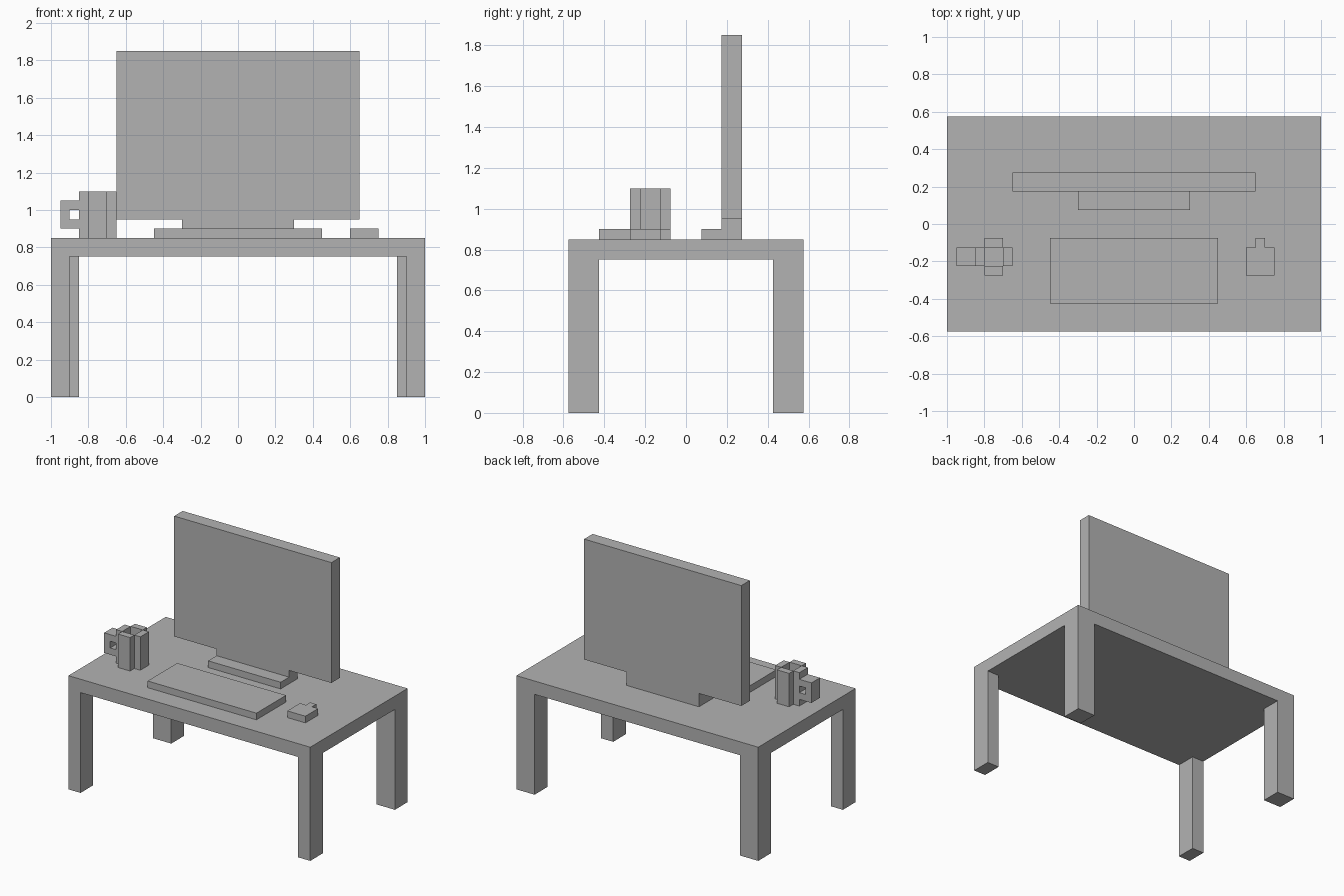
import bpy
import bmesh
from mathutils import Vector

cube = bpy.data.objects.get("Cube")
if cube:
    bpy.data.objects.remove(cube, do_unlink=True)

grey = bpy.data.materials.new("plain grey")
grey.use_nodes = True
grey.diffuse_color = (0.45, 0.45, 0.45, 1)
grey.node_tree.nodes["Principled BSDF"].inputs["Base Color"].default_value = grey.diffuse_color


def prism(name, outline, axis, low, high):
    """Extrude a flat outline along an axis, from low to high."""
    def place(a, b):
        return {"x": (low, a, b), "y": (a, low, b), "z": (a, b, low)}[axis]

    bm = bmesh.new()
    face = bm.faces.new([bm.verts.new(place(a, b)) for a, b in outline])
    extruded = bmesh.ops.extrude_face_region(bm, geom=[face])
    shift = Vector([high - low if axis == k else 0 for k in "xyz"])
    moved = [g for g in extruded["geom"] if isinstance(g, bmesh.types.BMVert)]
    bmesh.ops.translate(bm, verts=moved, vec=shift)
    bmesh.ops.recalc_face_normals(bm, faces=bm.faces)
    mesh = bpy.data.meshes.new(name)
    bm.to_mesh(mesh)
    bm.free()
    mesh.materials.append(grey)
    obj = bpy.data.objects.new(name, mesh)
    bpy.context.collection.objects.link(obj)
    return obj


def box(name, x, y, z):
    corners = [(x[0], y[0]), (x[1], y[0]), (x[1], y[1]), (x[0], y[1])]
    return prism(name, corners, "z", *z)


# Desk: slab top, slim front legs and wider back legs
box("desk_top", (-1, 1), (-0.575, 0.575), (0.75, 0.85))
for side, s in (("left", 1), ("right", -1)):
    for end, e, width in (("front", -1, 0.1), ("back", 1, 0.15)):
        xs = sorted((s, s * (1 - width)))
        ys = sorted((e * 0.575, e * 0.425))
        box(f"{end}_{side}_leg", xs, ys, (0, 0.75))

# Monitor: panel on an L-shaped stand flush with its back
box("monitor_panel", (-0.65, 0.65), (0.175, 0.275), (0.95, 1.85))
prism("monitor_stand", [(0.075, 0.85), (0.275, 0.85), (0.275, 0.95),
                        (0.175, 0.95), (0.175, 0.9), (0.075, 0.9)], "x", -0.3, 0.3)

# Keyboard and mouse
box("keyboard", (-0.45, 0.45), (-0.425, -0.075), (0.85, 0.9))
prism("mouse", [(0.6, -0.275), (0.75, -0.275), (0.75, -0.125), (0.7, -0.125),
                (0.7, -0.075), (0.65, -0.075), (0.65, -0.125), (0.6, -0.125)],
      "z", 0.85, 0.9)

# Mug: four walls around an open well
cx, cy = -0.75, -0.175
box("mug_floor", (cx - 0.05, cx + 0.05), (cy - 0.05, cy + 0.05), (0.85, 0.9))
for name, dx, dy in (("left", 1, 0), ("right", -1, 0), ("back", 0, 1), ("front", 0, -1)):
    mx, my = cx + dx * 0.075, cy + dy * 0.075
    hx, hy = (0.025, 0.05) if dx else (0.05, 0.025)
    box(f"mug_{name}_wall", (mx - hx, mx + hx), (my - hy, my + hy), (0.85, 1.1))

# Mug handle: C-shaped profile
prism("mug_handle", [(-0.85, 0.9), (-0.95, 0.9), (-0.95, 1.05), (-0.85, 1.05),
                     (-0.85, 1), (-0.9, 1), (-0.9, 0.95), (-0.85, 0.95)],
      "y", cy - 0.05, cy + 0.05)
